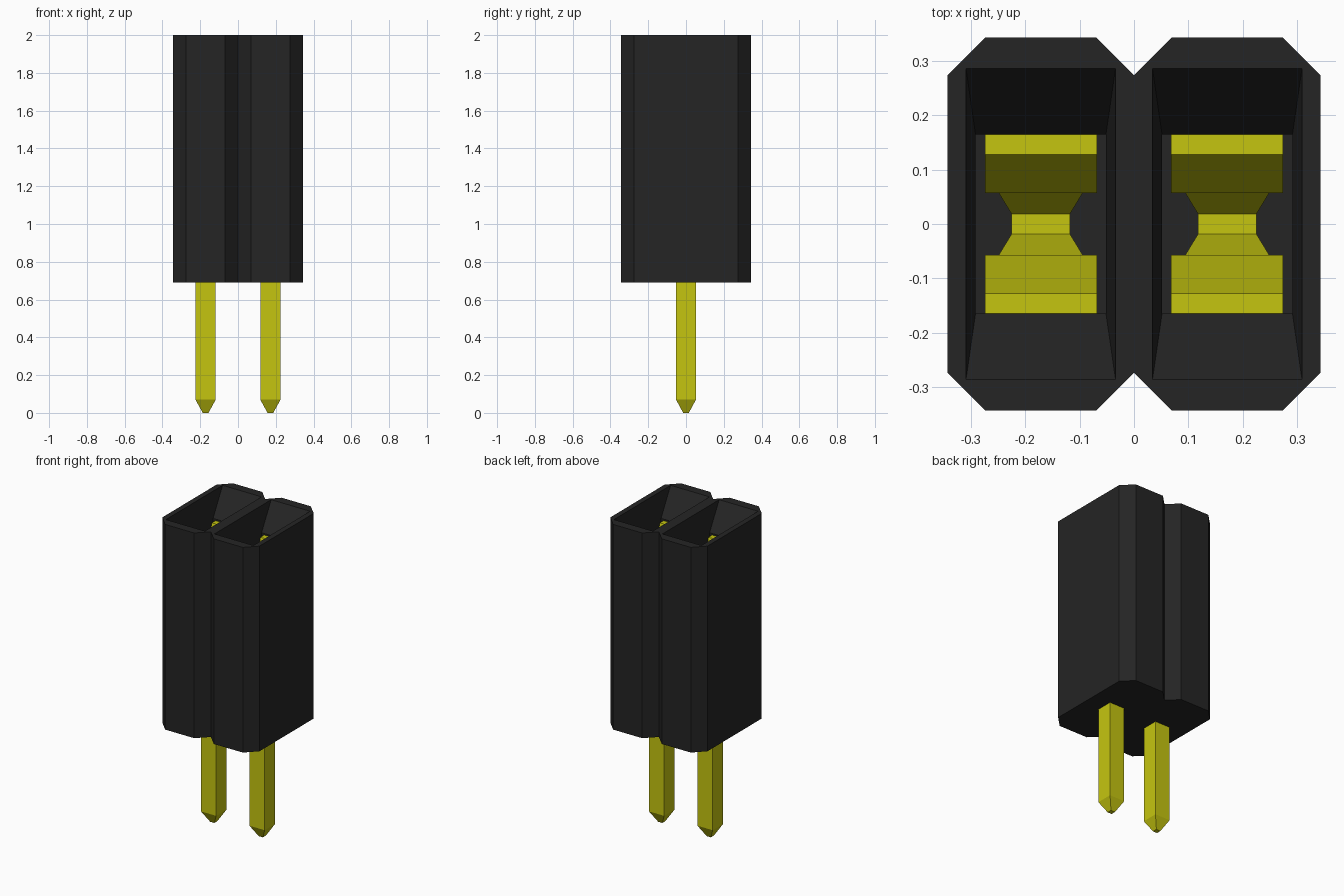
import bpy, bmesh

cube = bpy.data.objects.get("Cube")
if cube:
    bpy.data.objects.remove(cube, do_unlink=True)

PITCH = 0.343          # width of one cell
CX = PITCH / 2         # centre of the +x cell


def material(name, rgb, rough):
    m = bpy.data.materials.new(name)
    m.use_nodes = True
    m.diffuse_color = (*rgb, 1)
    bsdf = m.node_tree.nodes["Principled BSDF"]
    bsdf.inputs["Base Color"].default_value = (*rgb, 1)
    bsdf.inputs["Roughness"].default_value = rough
    return m


def rect(hx, y0, y1, z, z1=None):
    """Rectangle ring around the cell axis; z1 tilts the +y edge."""
    z1 = z if z1 is None else z1
    return [(CX - hx, y0, z), (CX + hx, y0, z), (CX + hx, y1, z1), (CX - hx, y1, z1)]


def doubled(ring):
    """Repeat each corner so a rectangle lofts to an octagon."""
    return [p for p in ring for _ in range(2)]


def octagon(hx, hy, c, z):
    """Rectangle with chamfered corners, in the same order as doubled()."""
    return [(CX + x, y, z) for x, y in (
        (-hx, c - hy), (c - hx, -hy), (hx - c, -hy), (hx, c - hy),
        (hx, hy - c), (hx - c, hy), (c - hx, hy), (-hx, hy - c))]


def loft(name, rings, mat, mirror_y=False, open_middle=False):
    """Skin a chain of rings, cap both ends, mirror to the other cell."""
    bm = bmesh.new()
    loops = [[bm.verts.new(p) for p in r] for r in rings]
    n = len(loops[0])
    for a, b in zip(loops, loops[1:]):
        for i in range(n):
            j = (i + 1) % n
            bm.faces.new((a[i], a[j], b[j], b[i]))
    bm.faces.new(loops[0][::-1])
    bm.faces.new(loops[-1])
    bmesh.ops.remove_doubles(bm, verts=bm.verts[:], dist=1e-5)
    bmesh.ops.recalc_face_normals(bm, faces=bm.faces[:])
    if open_middle:    # drop the wall where the two cells join
        inner = [f for f in bm.faces if all(abs(v.co.x) < 1e-4 for v in f.verts)]
        bmesh.ops.delete(bm, geom=inner, context='FACES')
    me = bpy.data.meshes.new(name)
    bm.to_mesh(me)
    bm.free()
    me.materials.append(mat)
    ob = bpy.data.objects.new(name, me)
    bpy.context.collection.objects.link(ob)
    mod = ob.modifiers.new("Mirror", 'MIRROR')
    mod.use_axis = (True, mirror_y, False)
    mod.merge_threshold = 0.0005
    return ob


black = material("black plastic", (0.018, 0.018, 0.018), 0.6)
yellow = material("yellow metal", (0.56, 0.56, 0.005), 0.5)

# Housing: chamfered outside, funnel mouth, straight shaft and floor
loft("housing", [
    octagon(CX, 0.343, 0.069, 0.69),
    octagon(CX, 0.343, 0.069, 2.0),
    doubled(rect(0.1375, -0.286, 0.286, 2.0)),
    doubled(rect(0.12, -0.165, 0.165, 1.84)),
    doubled(rect(0.12, -0.165, 0.165, 0.8)),
], black, open_middle=True)

# Pins: square posts with tapered tips
loft("pins", [
    rect(0.015, -0.015, 0.015, 0.0),
    rect(0.0535, -0.0525, 0.0525, 0.07),
    rect(0.0535, -0.0525, 0.0525, 0.95),
], yellow)

# Spring contacts: (inner y, z, half width) from the pin up to the flared lip
T = 0.037
spring = [(0.018, 0.95, 0.0535), (0.1, 1.25, 0.103), (0.057, 1.6, 0.103), (0.128, 1.83, 0.103)]
loft("spring_contacts", [rect(w, y, y + T, z) for y, z, w in spring], yellow, mirror_y=True)
